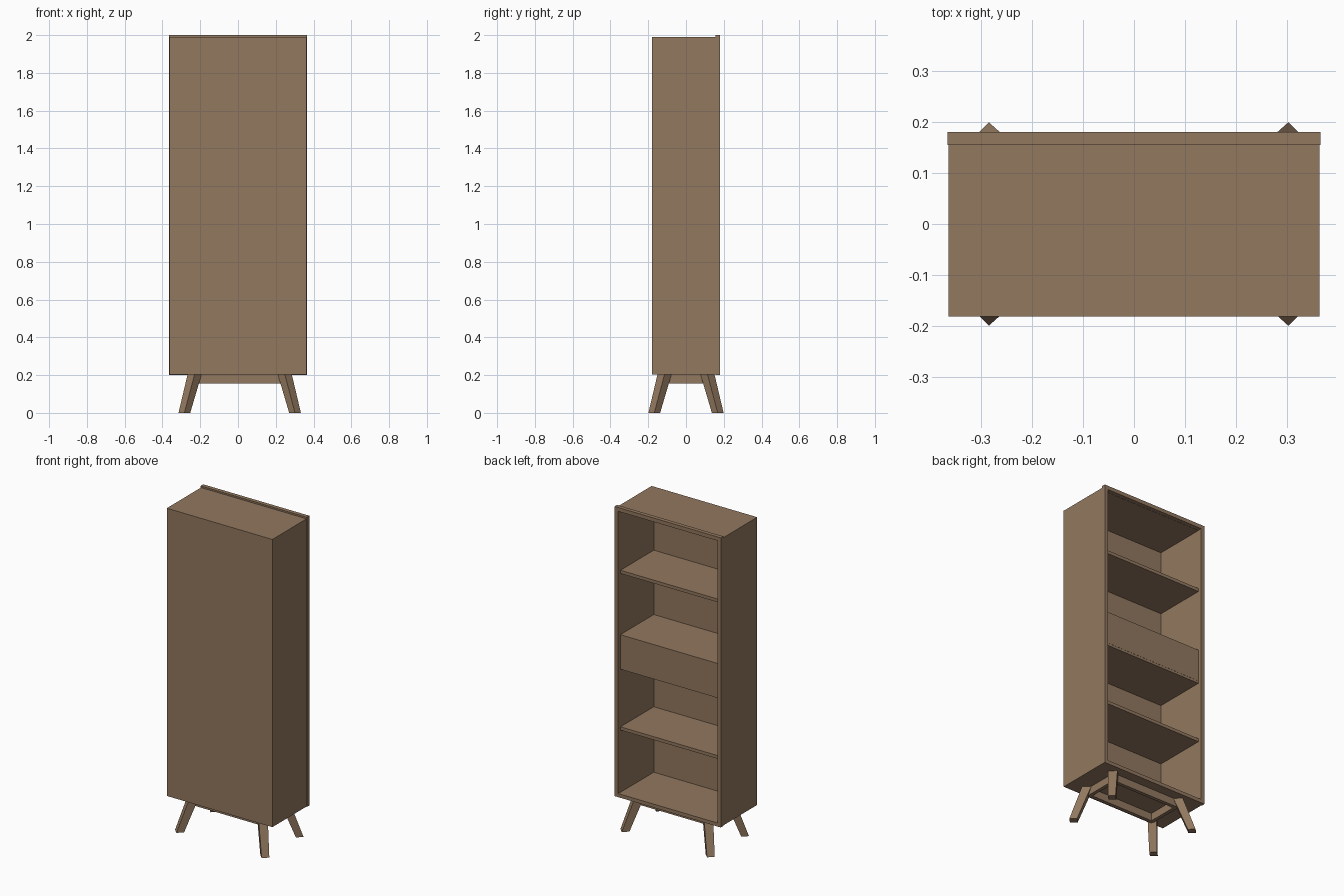
import bpy
import bmesh

cube = bpy.data.objects.get("Cube")
if cube:
    bpy.data.objects.remove(cube)

wood = bpy.data.materials.new("walnut wood")
wood.use_nodes = True
wood.diffuse_color = (0.288, 0.188, 0.114, 1)
wood.node_tree.nodes["Principled BSDF"].inputs["Base Color"].default_value = wood.diffuse_color


def finish(bm, name):
    bmesh.ops.recalc_face_normals(bm, faces=bm.faces)
    mesh = bpy.data.meshes.new(name)
    bm.to_mesh(mesh)
    bm.free()
    mesh.materials.append(wood)
    obj = bpy.data.objects.new(name, mesh)
    bpy.context.collection.objects.link(obj)
    return obj


def box(name, x, y, z):
    """Box from (min, max) ranges on each axis."""
    bm = bmesh.new()
    bmesh.ops.create_cube(bm, size=1)
    for v in bm.verts:
        v.co = [(r[0] + r[1]) / 2 + c * (r[1] - r[0]) for c, r in zip(v.co, (x, y, z))]
    return finish(bm, name)


def ring(name, outer, inner, depth, axis):
    """Rectangular frame; outer and inner are (u0, u1, v0, v1), swept along y or z."""
    def place(u, v, d):
        return (u, d, v) if axis == "y" else (u, v, d)

    bm = bmesh.new()
    loops = []
    for d in depth:
        for u0, u1, v0, v1 in (outer, inner):
            corners = ((u0, v0), (u1, v0), (u1, v1), (u0, v1))
            loops.append([bm.verts.new(place(u, v, d)) for u, v in corners])
    near_out, near_in, far_out, far_in = loops
    for a, b in ((near_out, near_in), (near_in, far_in), (far_in, far_out), (far_out, near_out)):
        for i in range(4):
            j = (i + 1) % 4
            bm.faces.new((a[i], a[j], b[j], b[i]))
    return finish(bm, name)


def leg(name, foot, top, height):
    """Splayed tapering leg with a diamond section; ends are (x, y, half width)."""
    bm = bmesh.new()
    ends = []
    for (x, y, r), z in ((foot, 0), (top, height)):
        ends.append([bm.verts.new((x + dx * r, y + dy * r, z))
                     for dx, dy in ((1, 0), (0, 1), (-1, 0), (0, -1))])
    bm.faces.new(ends[0])
    bm.faces.new(ends[1])
    for i in range(4):
        j = (i + 1) % 4
        bm.faces.new((ends[0][i], ends[0][j], ends[1][j], ends[1][i]))
    return finish(bm, name)


# Cabinet shell, slightly larger rim around the opening, and closed panel
BACK = 0.155
ring("cabinet_shell", (-0.363, 0.363, 0.202, 1.99), (-0.342, 0.342, 0.22, 1.975),
     (-0.18, BACK), "y")
ring("opening_rim", (-0.365, 0.365, 0.2, 2.0), (-0.341, 0.341, 0.222, 1.976),
     (BACK, 0.18), "y")
box("closed_panel", (-0.363, 0.363), (-0.181, -0.172), (0.202, 1.99))

# Shelves
for i, z in enumerate((0.627, 1.005, 1.2, 1.6)):
    box(f"shelf_{i + 1}", (-0.343, 0.343), (-0.174, BACK), (z - 0.02, z))

# Drawer front between the two middle shelves
box("drawer_front", (-0.341, 0.341), (BACK - 0.02, BACK + 0.001), (1.0, 1.2))

# Base frame under the cabinet
CX = 0.009
ring("base_frame", (CX - 0.238, CX + 0.238, -0.116, 0.116),
     (CX - 0.216, CX + 0.216, -0.094, 0.094), (0.155, 0.203), "z")

# Four splayed legs
for sx, side in ((-1, "right"), (1, "left")):
    for sy, end in ((-1, "front"), (1, "back")):
        leg(f"{end}_{side}_leg", (CX + sx * 0.293, sy * 0.168, 0.031),
            (CX + sx * 0.239, sy * 0.114, 0.037), 0.203)
